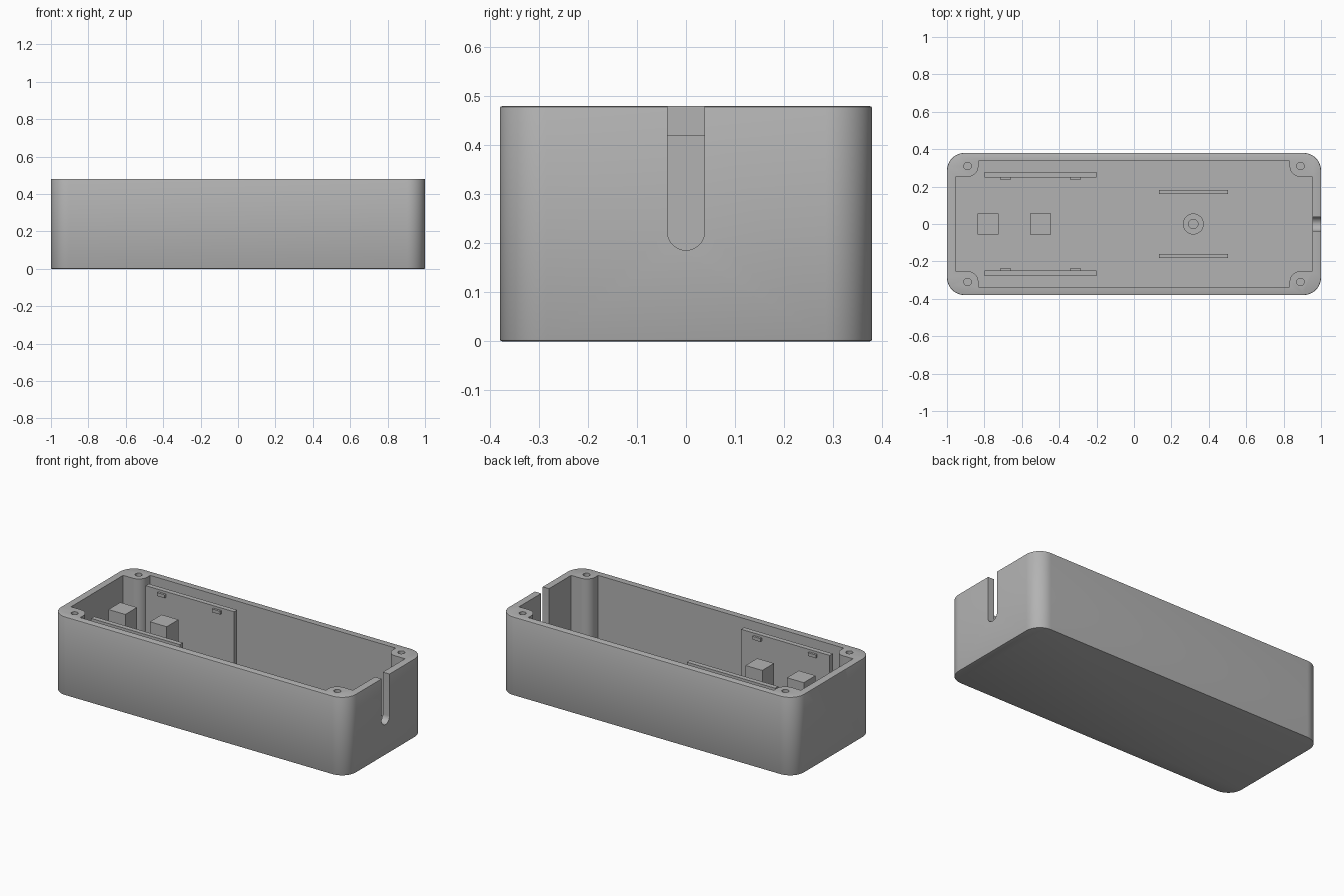
import bpy, bmesh, math
from mathutils import Matrix, Vector

if "Cube" in bpy.data.objects:
    bpy.data.objects.remove(bpy.data.objects["Cube"], do_unlink=True)

grey = bpy.data.materials.new("plain_grey")
grey.use_nodes = True
GREY = (0.45, 0.45, 0.45, 1)
grey.diffuse_color = GREY
grey.node_tree.nodes["Principled BSDF"].inputs["Base Color"].default_value = GREY

HEIGHT, FLOOR = 0.48, 0.04
HALF_X, HALF_Y = 1.0, 0.38
IN_X, IN_Y = 0.955, 0.338
POST_X, POST_Y, POST_R = 0.89, 0.31, 0.058


def arc(cx, cy, r, a0, a1, n=12):
    """Points along an arc, angles in degrees."""
    steps = [math.radians(a0 + (a1 - a0) * i / n) for i in range(n + 1)]
    return [(cx + r * math.cos(a), cy + r * math.sin(a)) for a in steps]


def rounded(hx, hy, r):
    """Rounded rectangle outline."""
    pts = []
    for i, (sx, sy) in enumerate([(1, 1), (-1, 1), (-1, -1), (1, -1)]):
        pts += arc(sx * (hx - r), sy * (hy - r), r, 90 * i, 90 * i + 90)
    return pts


def prism(name, pts, low, high, sideways=False, edge=0):
    """Extrude an outline along z, or along x if sideways (outline is then y, z)."""
    bm = bmesh.new()
    face = bm.faces.new([bm.verts.new((x, y, low)) for x, y in pts])
    ext = bmesh.ops.extrude_face_region(bm, geom=[face])
    for v in ext["geom"]:
        if isinstance(v, bmesh.types.BMVert):
            v.co.z = high
    if edge:
        rims = [e for e in bm.edges if abs(e.verts[0].co.z - e.verts[1].co.z) < 1e-6]
        bmesh.ops.bevel(bm, geom=rims, offset=edge, segments=2, profile=0.5, affect="EDGES")
    if sideways:
        for v in bm.verts:
            v.co = Vector((v.co.z, v.co.x, v.co.y))
    bmesh.ops.recalc_face_normals(bm, faces=bm.faces)
    mesh = bpy.data.meshes.new(name)
    bm.to_mesh(mesh)
    bm.free()
    mesh.materials.append(grey)
    ob = bpy.data.objects.new(name, mesh)
    bpy.context.collection.objects.link(ob)
    return ob


def box(name, x0, x1, y0, y1, z0, z1):
    return prism(name, [(x0, y0), (x1, y0), (x1, y1), (x0, y1)], z0, z1)


def cut(target, cutter):
    """Subtract the cutter and remove it."""
    mod = target.modifiers.new("cut", "BOOLEAN")
    mod.operation, mod.solver, mod.object = "DIFFERENCE", "EXACT", cutter
    bpy.context.view_layer.objects.active = target
    bpy.ops.object.modifier_apply(modifier=mod.name)
    bpy.data.objects.remove(cutter, do_unlink=True)


# Case shell with softened rims
case = prism("case_shell", rounded(HALF_X, HALF_Y, 0.095), 0, HEIGHT, edge=0.004)

# Cavity whose outline steps around the four screw posts
quarter = [(IN_X, POST_Y - POST_R)]
quarter += arc(POST_X, POST_Y, POST_R, 270, 180)
quarter += [(POST_X - POST_R, IN_Y)]
outline = []
for sx, sy in [(1, 1), (-1, 1), (-1, -1), (1, -1)]:
    part = [(sx * x, sy * y) for x, y in quarter]
    outline += part if sx * sy > 0 else part[::-1]
cut(case, prism("cavity", outline, FLOOR, HEIGHT + 0.1))

# Screw holes
for sx in (-1, 1):
    for sy in (-1, 1):
        hole = arc(sx * POST_X, sy * POST_Y, 0.02, 0, 345, 23)
        cut(case, prism("screw_hole", hole, 0.15, HEIGHT + 0.1))

# Cable slot in the left end, wide port notch in the right end
slot = arc(0, 0.224, 0.038, 180, 360, 16) + [(0.038, 0.6), (-0.038, 0.6)]
cut(case, prism("cable_slot", slot, 0.92, 1.1, sideways=True))
port = [(y, z + HEIGHT) for y, z in rounded(0.117, 0.06, 0.0595)]
cut(case, prism("port_notch", port, -1.1, -0.93, sideways=True))

# Board holder panels with small clips, and low ribs
parts = [case]
for side, s in (("back", 1), ("front", -1)):
    parts.append(box(f"holder_panel_{side}", -0.8, -0.2, s * 0.248, s * 0.278, FLOOR - 0.01, 0.46))
    for i, x in enumerate((-0.688, -0.313)):
        parts.append(box(f"clip_{side}_{i + 1}", x - 0.027, x + 0.027, s * 0.235, s * 0.25, 0.425, 0.445))
    parts.append(box(f"low_rib_{side}", 0.133, 0.503, s * 0.16, s * 0.182, FLOOR - 0.01, 0.14))

# Support blocks
for i, x in enumerate((-0.781, -0.5)):
    parts.append(box(f"support_block_{i + 1}", x - 0.057, x + 0.057, -0.057, 0.057, FLOOR - 0.01, 0.42))

# Short hollow standoff on the floor
standoff = prism("standoff", arc(0.317, 0, 0.056, 0, 350, 35), FLOOR - 0.01, 0.12)
cut(standoff, prism("standoff_hole", arc(0.317, 0, 0.025, 0, 345, 23), FLOOR, 0.3))
parts.append(standoff)

# Smooth the round walls, keep the corners crisp
for ob in bpy.context.selected_objects:
    ob.select_set(False)
for ob in parts:
    ob.select_set(True)
bpy.context.view_layer.objects.active = case
bpy.ops.object.shade_smooth_by_angle(angle=math.radians(30))
for ob in parts:
    ob.select_set(False)
